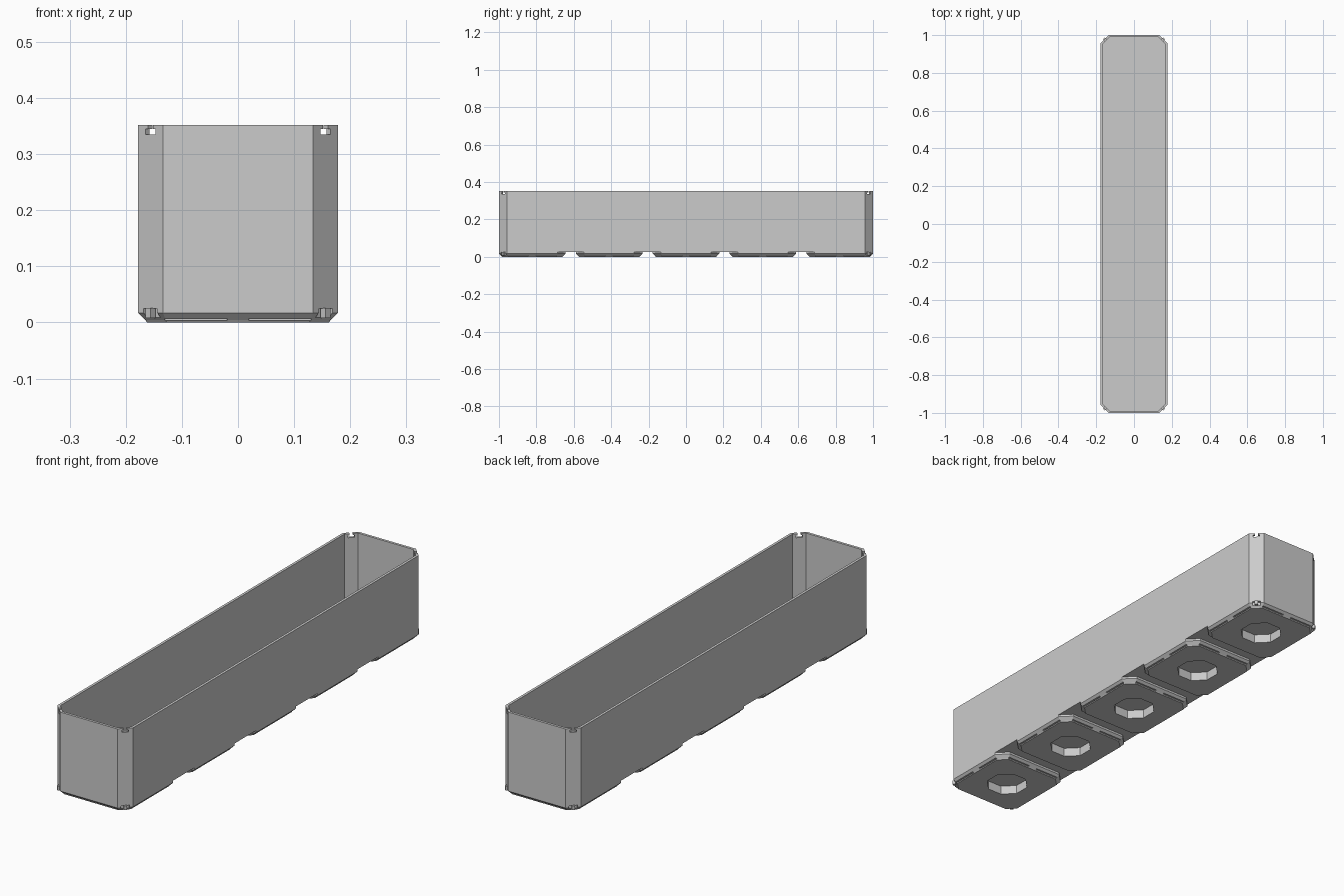
import bpy, bmesh, math
from mathutils import Matrix, Vector

cube = bpy.data.objects.get("Cube")
if cube:
    bpy.data.objects.remove(cube, do_unlink=True)

HX, HY, TOP = 0.178, 1.0, 0.352      # half width, half length, height
CHAMFER, WALL = 0.044, 0.011
FLOOR, UNDERSIDE = 0.05, 0.026
PADS = 5
PITCH = (2 * HY - 2 * HX) / (PADS - 1)
pad_centres = [(i - (PADS - 1) / 2) * PITCH for i in range(PADS)]

grey = bpy.data.materials.new("light grey plastic")
grey.use_nodes = True
colour = (0.6, 0.6, 0.6, 1)
grey.diffuse_color = colour
grey.node_tree.nodes["Principled BSDF"].inputs["Base Color"].default_value = colour


def octagon(hx, hy, c, z, cy=0):
    """Rectangle with cut corners, counter-clockwise."""
    a, b = hx - c, hy - c
    flat = [(hx, -b), (hx, b), (a, hy), (-a, hy),
            (-hx, b), (-hx, -b), (-a, -hy), (a, -hy)]
    return [Vector((x, y + cy, z)) for x, y in flat]


def inset_octagon(hx, hy, inset, z, cy=0):
    c = CHAMFER - inset * (2 - math.sqrt(2))
    return octagon(hx - inset, hy - inset, c, z, cy)


def loft(bm, rings):
    """Join successive octagons and cap both ends."""
    loops = [[bm.verts.new(p) for p in ring] for ring in rings]
    for low, high in zip(loops, loops[1:]):
        for i in range(8):
            j = (i + 1) % 8
            bm.faces.new((low[i], low[j], high[j], high[i]))
    bm.faces.new(loops[0][::-1])
    bm.faces.new(loops[-1])


def box(bm, centre, size, angle=0):
    matrix = (Matrix.Translation(centre) @ Matrix.Rotation(angle, 4, "Z")
              @ Matrix.Diagonal((*size, 1)))
    bmesh.ops.create_cube(bm, size=1, matrix=matrix)


def finish(name, bm):
    bmesh.ops.recalc_face_normals(bm, faces=bm.faces)
    mesh = bpy.data.meshes.new(name)
    bm.to_mesh(mesh)
    bm.free()
    mesh.materials.append(grey)
    obj = bpy.data.objects.new(name, mesh)
    bpy.context.collection.objects.link(obj)
    return obj


def combine(target, tool, operation):
    """Apply a boolean and discard the helper."""
    tool.hide_render = True
    mod = target.modifiers.new(operation, "BOOLEAN")
    mod.operation, mod.object, mod.solver = operation, tool, "EXACT"
    bpy.context.view_layer.objects.active = target
    bpy.ops.object.modifier_apply(modifier=mod.name)
    bpy.data.objects.remove(tool, do_unlink=True)


def corner_boxes(name, width, depth, low, high):
    """One box across each cut corner of the tray."""
    bm = bmesh.new()
    for sx in (-1, 1):
        for sy in (-1, 1):
            centre = (sx * (HX - CHAMFER / 2), sy * (HY - CHAMFER / 2), (low + high) / 2)
            box(bm, centre, (depth, width, high - low), sx * sy * math.pi / 4)
    return finish(name, bm)


# Open tray with thin walls
bm = bmesh.new()
loft(bm, [inset_octagon(HX, HY, 0, UNDERSIDE), inset_octagon(HX, HY, 0, TOP),
          inset_octagon(HX, HY, WALL, TOP), inset_octagon(HX, HY, WALL, FLOOR)])
tray = finish("storage_tray", bm)

# Tapered feet under the tray
bm = bmesh.new()
for cy in pad_centres:
    loft(bm, [inset_octagon(HX, HX, inset, z, cy) for inset, z in
              ((0.016, 0), (0.013, 0.004), (0, 0.017), (0, 0.036))])
combine(tray, finish("feet", bm), "UNION")

# Octagonal sockets in the feet
bm = bmesh.new()
for cy in pad_centres:
    loft(bm, [octagon(0.08, 0.08, 0.047, z, cy) for z in (-0.02, 0.038)])
combine(tray, finish("socket_cutter", bm), "DIFFERENCE")

# Shallow grooves around the feet, two on each side
bm = bmesh.new()
for cy in pad_centres:
    for side in range(4):
        turn = Matrix.Rotation(side * math.pi / 2, 3, "Z")
        for along in (-0.075, 0.075):
            centre = turn @ Vector((HX - 0.011, along, 0.0055)) + Vector((0, cy, 0))
            box(bm, centre, (0.012, 0.11, 0.004), side * math.pi / 2)
combine(tray, finish("groove_cutter", bm), "DIFFERENCE")

# T-shaped slots at the rim corners and matching pockets below
combine(tray, corner_boxes("slot_cutter", 0.013, 0.06, 0.34, 0.37), "DIFFERENCE")
combine(tray, corner_boxes("slot_foot_cutter", 0.026, 0.06, 0.335, 0.345), "DIFFERENCE")
combine(tray, corner_boxes("pocket_cutter", 0.034, 0.02, 0.009, 0.025), "DIFFERENCE")
corner_boxes("corner_tabs", 0.013, 0.012, 0.008, 0.026)

# Merge coplanar faces left by the cuts
bm = bmesh.new()
bm.from_mesh(tray.data)
bmesh.ops.remove_doubles(bm, verts=bm.verts, dist=0.00005)
bmesh.ops.dissolve_limit(bm, angle_limit=math.radians(0.5),
                         verts=bm.verts, edges=bm.edges)
bm.to_mesh(tray.data)
bm.free()
